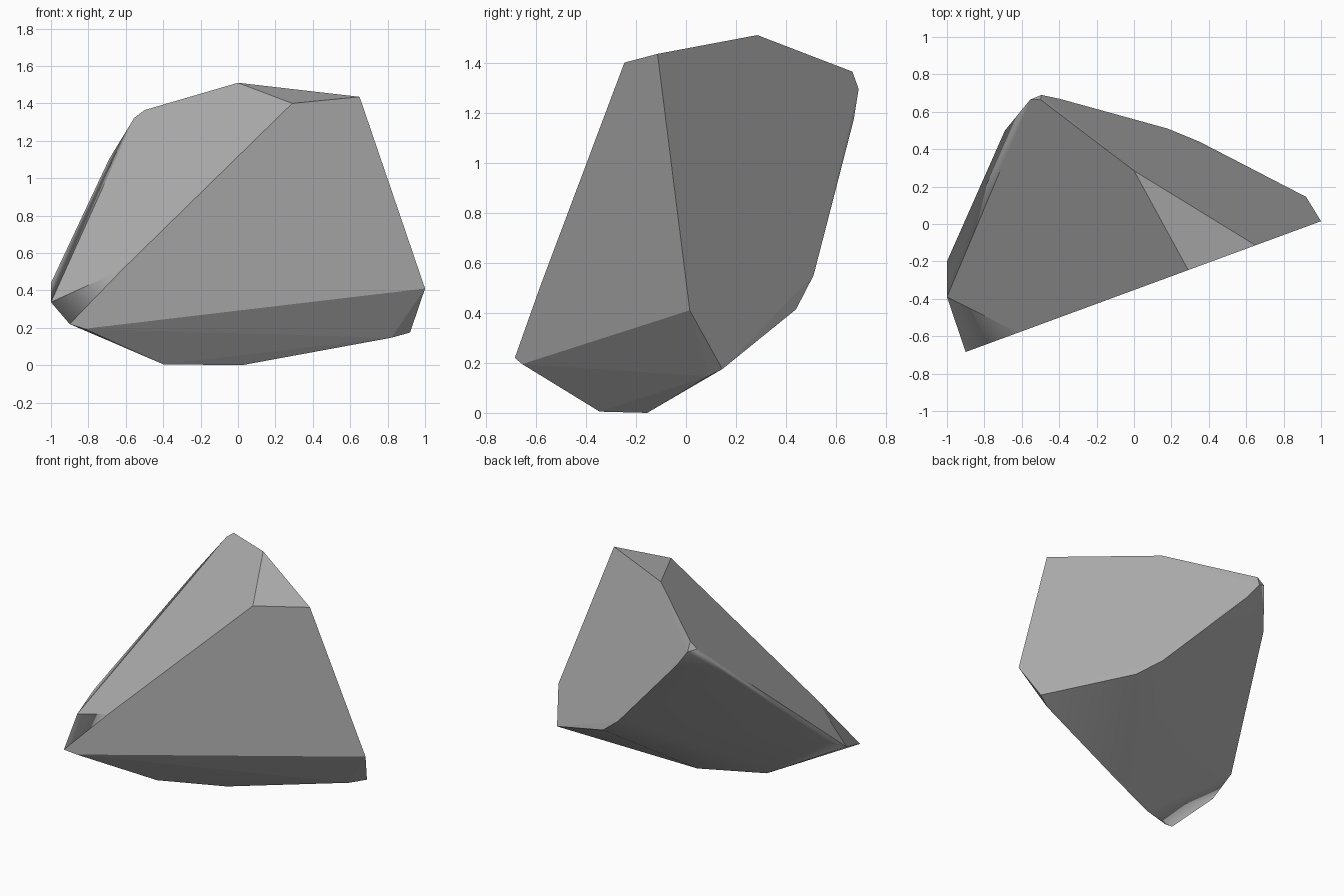
import bpy
import bmesh
from math import radians
from mathutils import Vector

cube = bpy.data.objects.get("Cube")
if cube:
    bpy.data.objects.remove(cube, do_unlink=True)

stone = bpy.data.materials.new("stone_grey")
stone.use_nodes = True
colour = (0.45, 0.45, 0.45, 1)
stone.diffuse_color = colour
stone.node_tree.nodes["Principled BSDF"].inputs["Base Color"].default_value = colour


def front(x, z):
    """Point on the upright front cleavage plane."""
    return (x, -0.353 + 0.368 * x, z)


# Corners of the broken stone
corners = [
    front(-0.90, 0.22), front(-0.62, 0.51), front(0.29, 1.40),
    front(0.65, 1.435), front(1.0, 0.41), front(-0.82, 0.195),
    (0, 0.285, 1.51),                                               # peak
    (-1, -0.39, 0.337), (-1, -0.2, 0.44),                           # left tip
    (-0.69, 0.5, 1.10), (-0.555, 0.665, 1.322), (-0.5, 0.665, 1.364),
    (-0.495, 0.69, 1.295), (-0.4, 0.67, 1.17),                      # back crest
    (0.18, 0.51, 0.55), (0.35, 0.44, 0.414), (0.92, 0.145, 0.175),  # back rim
    (0.82, 0.09, 0.147), (0.02, -0.155, 0), (-0.4, -0.345, 0.005),  # base
]

bm = bmesh.new()
for co in corners:
    bm.verts.new(co)
hull = bmesh.ops.convex_hull(bm, input=bm.verts)
bmesh.ops.delete(bm, geom=hull["geom_interior"], context="VERTS")
bmesh.ops.dissolve_limit(bm, angle_limit=radians(1.2), verts=bm.verts, edges=bm.edges)
bmesh.ops.recalc_face_normals(bm, faces=bm.faces)

# The worn rim blends into the underside; all other edges are crisp
slope = Vector((-0.578, -0.470, 0.763)).normalized()
sloped = [f for f in bm.faces if f.normal.dot(slope) > 0.93]
main = max(sloped, key=lambda f: f.calc_area())
under = [f for f in bm.faces if f.normal.z < -0.05 and f.normal.y > -0.6]
worn = set(under + sloped) - {main}
for f in bm.faces:
    f.smooth = True
for e in bm.edges:
    e.smooth = all(f in worn for f in e.link_faces)

mesh = bpy.data.meshes.new("stone")
bm.to_mesh(mesh)
bm.free()
mesh.materials.append(stone)
rock = bpy.data.objects.new("stone", mesh)
bpy.context.collection.objects.link(rock)

# Large faces dominate the shading of the worn edges
normals = rock.modifiers.new("weighted_normals", "WEIGHTED_NORMAL")
normals.mode = "FACE_AREA"
normals.keep_sharp = True
